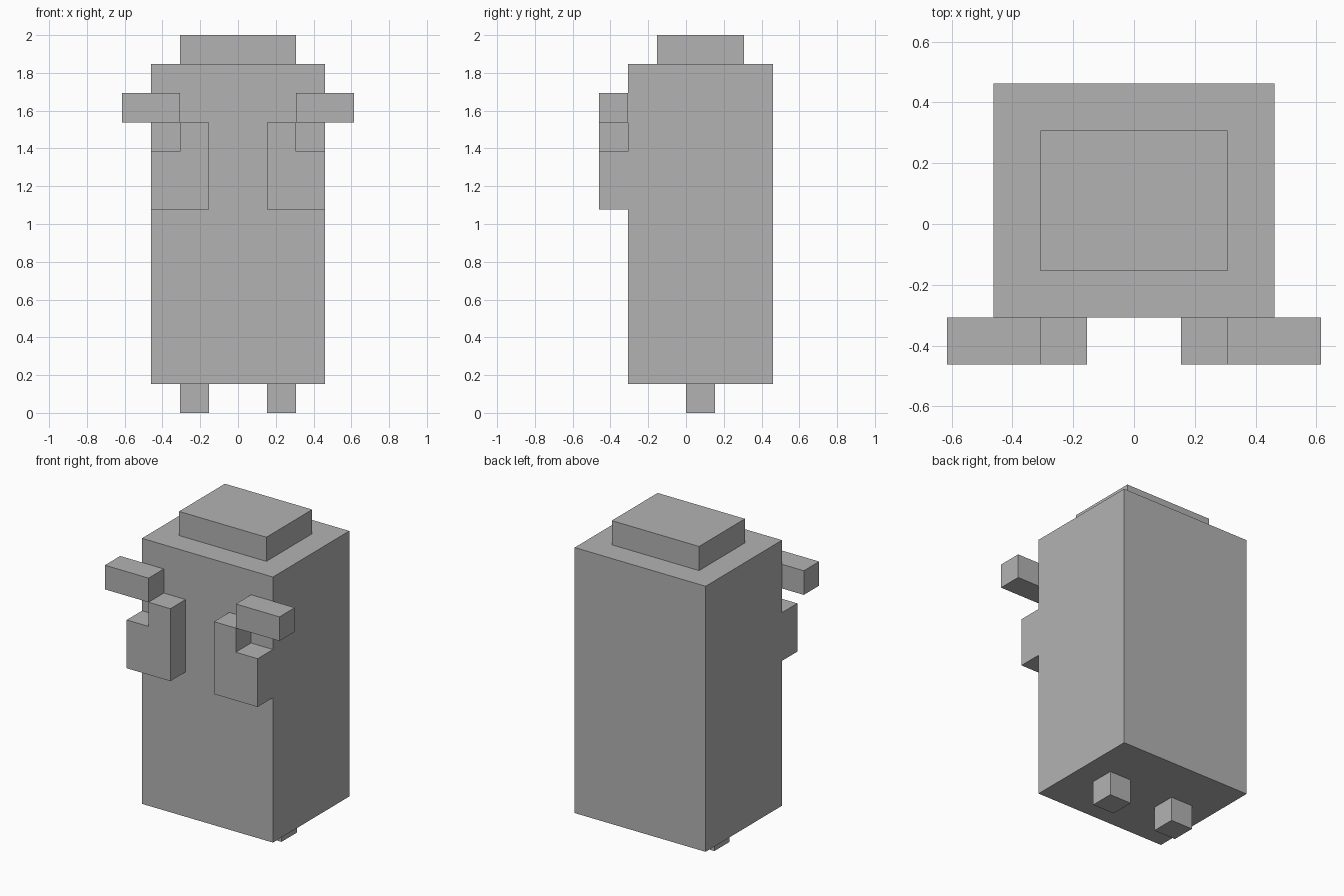
import bpy
import bmesh
from mathutils import Vector

cube = bpy.data.objects.get("Cube")
if cube:
    bpy.data.objects.remove(cube, do_unlink=True)

U = 2 / 13  # one block of the grid the model is built on

grey = bpy.data.materials.new("plain grey")
grey.use_nodes = True
grey.diffuse_color = (0.45, 0.45, 0.45, 1)
grey.node_tree.nodes["Principled BSDF"].inputs["Base Color"].default_value = grey.diffuse_color


def extrude_profile(name, profile, front, back, mirrored=False):
    """Extrude an x-z outline from y = front to y = back, all in blocks."""
    bm = bmesh.new()
    face = bm.faces.new([bm.verts.new(Vector((x, front, z)) * U) for x, z in profile])
    new = bmesh.ops.extrude_face_region(bm, geom=[face])["geom"]
    verts = [v for v in new if isinstance(v, bmesh.types.BMVert)]
    bmesh.ops.translate(bm, verts=verts, vec=(0, (back - front) * U, 0))
    bmesh.ops.recalc_face_normals(bm, faces=bm.faces)
    mesh = bpy.data.meshes.new(name)
    bm.to_mesh(mesh)
    bm.free()
    mesh.materials.append(grey)
    obj = bpy.data.objects.new(name, mesh)
    bpy.context.collection.objects.link(obj)
    if mirrored:
        mod = obj.modifiers.new("Mirror", "MIRROR")
        mod.use_axis[0] = True
        mod.use_mirror_merge = False
    return obj


def block(name, x, y, z, mirrored=False):
    """Box from (low, high) ranges, in blocks."""
    outline = [(x[0], z[0]), (x[1], z[0]), (x[1], z[1]), (x[0], z[1])]
    return extrude_profile(name, outline, y[0], y[1], mirrored)


# Tall body with a smaller cap set on top
block("body", (-3, 3), (-2, 3), (1, 12))
block("top_cap", (-2, 2), (-1, 2), (12, 13))

# Small square feet
block("feet", (1, 2), (0, 1), (0, 1), mirrored=True)

# Bars that stick out past the sides of the body
block("upper_bars", (2, 4), (-3, -2), (10, 11), mirrored=True)

# Stepped plates below the bars, notched at the outer top corner
step = [(1, 7), (3, 7), (3, 9), (2, 9), (2, 10), (1, 10)]
extrude_profile("stepped_plates", step, -3, -2, mirrored=True)
